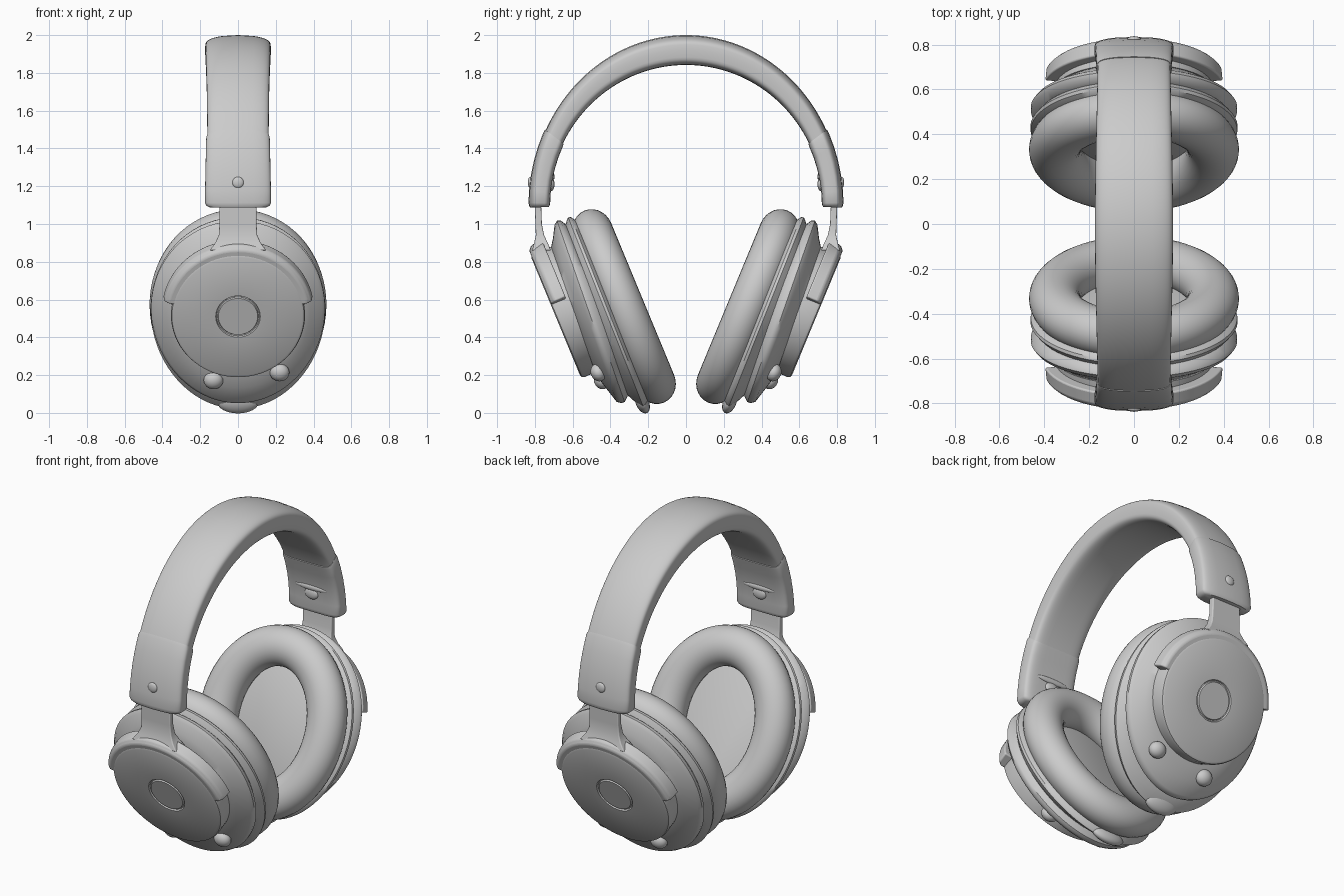
import bpy, bmesh, math
from mathutils import Matrix, Vector

if "Cube" in bpy.data.objects:
    bpy.data.objects.remove(bpy.data.objects["Cube"], do_unlink=True)

grey = bpy.data.materials.new("plain grey")
grey.use_nodes = True
grey.diffuse_color = (0.6, 0.6, 0.6, 1)
grey.node_tree.nodes["Principled BSDF"].inputs["Base Color"].default_value = (0.6, 0.6, 0.6, 1)

# Cup frame: x sideways, y up the cup face, z outwards through the cup
TILT = math.radians(22.5)
s, c = math.sin(TILT), math.cos(TILT)
CUP = Matrix(((1, 0, 0, 0), (0, -s, -c, -0.69), (0, c, -s, 0.51), (0, 0, 0, 1)))
WORLD = Matrix.Identity(4)


def finish(name, bm, mirror=True, bevel=0, angle=40):
    bmesh.ops.recalc_face_normals(bm, faces=bm.faces)
    mesh = bpy.data.meshes.new(name)
    bm.to_mesh(mesh)
    bm.free()
    obj = bpy.data.objects.new(name, mesh)
    bpy.context.collection.objects.link(obj)
    mesh.materials.append(grey)
    bpy.ops.object.select_all(action="DESELECT")
    obj.select_set(True)
    bpy.context.view_layer.objects.active = obj
    bpy.ops.object.shade_smooth_by_angle(angle=math.radians(angle))
    if bevel:
        mod = obj.modifiers.new("soft edges", "BEVEL")
        mod.width, mod.segments = bevel, 3
    if mirror:
        mod = obj.modifiers.new("other side", "MIRROR")
        mod.use_axis = (False, True, False)
    return obj


def loft(name, rings, matrix=WORLD, closed=False, **options):
    """Skin a list of equal point rings, capped unless the loop is closed."""
    bm = bmesh.new()
    loops = [[bm.verts.new(matrix @ Vector(p)) for p in ring] for ring in rings]
    pairs = list(zip(loops, loops[1:])) + ([(loops[-1], loops[0])] if closed else [])
    for a, b in pairs:
        for i in range(len(a)):
            j = (i + 1) % len(a)
            bm.faces.new((a[i], a[j], b[j], b[i]))
    if not closed:
        bm.faces.new(loops[0])
        bm.faces.new(loops[-1])
    return finish(name, bm, **options)


def egg(depth, rx, ry, cy, lean=0.0, taper=0.04, n=72):
    """Oval ring in the cup frame, a little narrower towards the bottom."""
    ring = []
    for i in range(n):
        t = math.tau * i / n
        y = cy + ry * math.sin(t)
        ring.append((rx * math.cos(t) * (1 + taper * math.sin(t)), y, depth - lean * y))
    return ring


def blob(name, centre, size, matrix=WORLD):
    bm = bmesh.new()
    bmesh.ops.create_uvsphere(bm, u_segments=24, v_segments=12, radius=1,
                              matrix=matrix @ Matrix.Translation(centre) @ Matrix.Diagonal((*size, 1)))
    return finish(name, bm)


# Round outer cap with a grooved centre badge
cap = [(0.35, -0.14), (0.355, -0.02), (0.35, -0.006), (0.338, 0), (0.118, 0),
       (0.114, -0.009), (0.108, -0.009), (0.104, 0), (0.02, 0)]
loft("outer_cap", [egg(d, r, r, 0, taper=0) for r, d in cap], CUP, angle=30)

# Sloped shell, slightly thicker at the top than at the bottom
shell = [(-0.10, 0.35, 0.36, -0.01), (-0.125, 0.38, 0.42, -0.03), (-0.155, 0.445, 0.495, -0.045),
         (-0.175, 0.46, 0.511, -0.045), (-0.195, 0.458, 0.508, -0.05), (-0.225, 0.43, 0.47, -0.06)]
loft("cup_shell", [egg(*row, lean=0.055) for row in shell], CUP)

# Cushion mounting plate with its bottom tab
plate = [(-0.20, 0.41, 0.46, -0.07), (-0.235, 0.445, 0.52, -0.08), (-0.255, 0.462, 0.545, -0.085),
         (-0.27, 0.46, 0.54, -0.085), (-0.30, 0.42, 0.50, -0.09)]
loft("cushion_plate", [egg(*row, lean=0.015) for row in plate], CUP)
blob("bottom_tab", (0, -0.595, -0.25), (0.11, 0.062, 0.035), CUP)

# Oval ear cushion, swept as a closed tube
tube = []
for k in range(28):
    a = math.tau * k / 28
    swell = 0.115 * math.cos(a)
    tube.append(egg(-0.355 + 0.106 * math.sin(a), 0.353 + swell, 0.435 + swell, -0.09, taper=0.02))
loft("ear_cushion", tube, CUP, closed=True, angle=80)

# Knobs low on the shell
for name, x, y in (("low_knob", -0.13, -0.405), ("side_knob", 0.22, -0.36)):
    blob(name, (x, y, -0.095), (0.052, 0.048, 0.04), CUP)

# Crescent yoke around the top of the cap
arc = []
for k in range(41):
    t = math.radians(11 + 158 * k / 40)
    arc.append([(r * math.cos(t), r * math.sin(t), d)
                for r, d in ((0.33, -0.004), (0.375, -0.004), (0.398, -0.025), (0.404, -0.088), (0.33, -0.088))])
loft("yoke_crescent", arc, CUP, bevel=0.008)

# Flat stem rising from the yoke into the band end
stem = []
for y, z, half, thick in ((-0.765, 0.86, 0.15, 0.05), (-0.768, 0.90, 0.12, 0.036), (-0.773, 0.94, 0.102, 0.022),
                          (-0.78, 1.0, 0.098, 0.017), (-0.785, 1.13, 0.098, 0.017)):
    stem.append([(half, y - thick, z), (half, y + thick, z), (-half, y + thick, z), (-half, y - thick, z)])
loft("yoke_stem", stem, bevel=0.006)


def band_section(t, half, grow=0.0, scale=1.0, n=40):
    """Crowned, rounded section across the band at arch angle t."""
    outer = Vector((0, -0.828 * math.cos(t), 1.1 + 0.9 * math.sin(t)))
    inner = Vector((0, -0.725 * math.cos(t), 1.1 + 0.742 * math.sin(t)))
    middle, reach = (outer + inner) / 2, (outer - inner) / 2
    reach *= (1 + grow / reach.length) * scale
    ring = []
    for i in range(n):
        a = math.tau * i / n
        w = math.copysign(abs(math.cos(a)) ** 0.4, math.cos(a))
        h = math.copysign(abs(math.sin(a)) ** 0.4, math.sin(a))
        crown = 1 - 0.25 * w * w if h > 0 else 1
        ring.append(middle + reach * h * crown + Vector((half * w * scale, 0, 0)))
    return ring


# Padded arch, a little wider at the crown
START = math.radians(20)
arch = []
for k in range(65):
    t = START + (math.pi - 2 * START) * k / 64
    arch.append(band_section(t, 0.162 + 0.012 * math.sin(t) ** 4))
loft("headband", arch, mirror=False, angle=50)

# Sleeve on each end of the arch, closed with rounded ends
sleeve = []
for deg, scale in ((-0.8, 0.86), (-0.2, 0.95), (0.8, 1), (5, 1), (10, 1), (15, 1), (20, 1), (25, 1), (26.2, 0.97)):
    t = math.radians(deg)
    sleeve.append(band_section(t, 0.176 - 0.0003 * deg, 0.006, scale))
loft("band_sleeve", sleeve, angle=50)

# Rivet outside and soft latch inside each sleeve
blob("sleeve_rivet", (0, -0.825, 1.22), (0.03, 0.012, 0.03))
blob("inner_latch", (0, -0.712, 1.21), (0.045, 0.016, 0.035))
blob("latch_bar", (0, -0.707, 1.25), (0.11, 0.012, 0.018))
